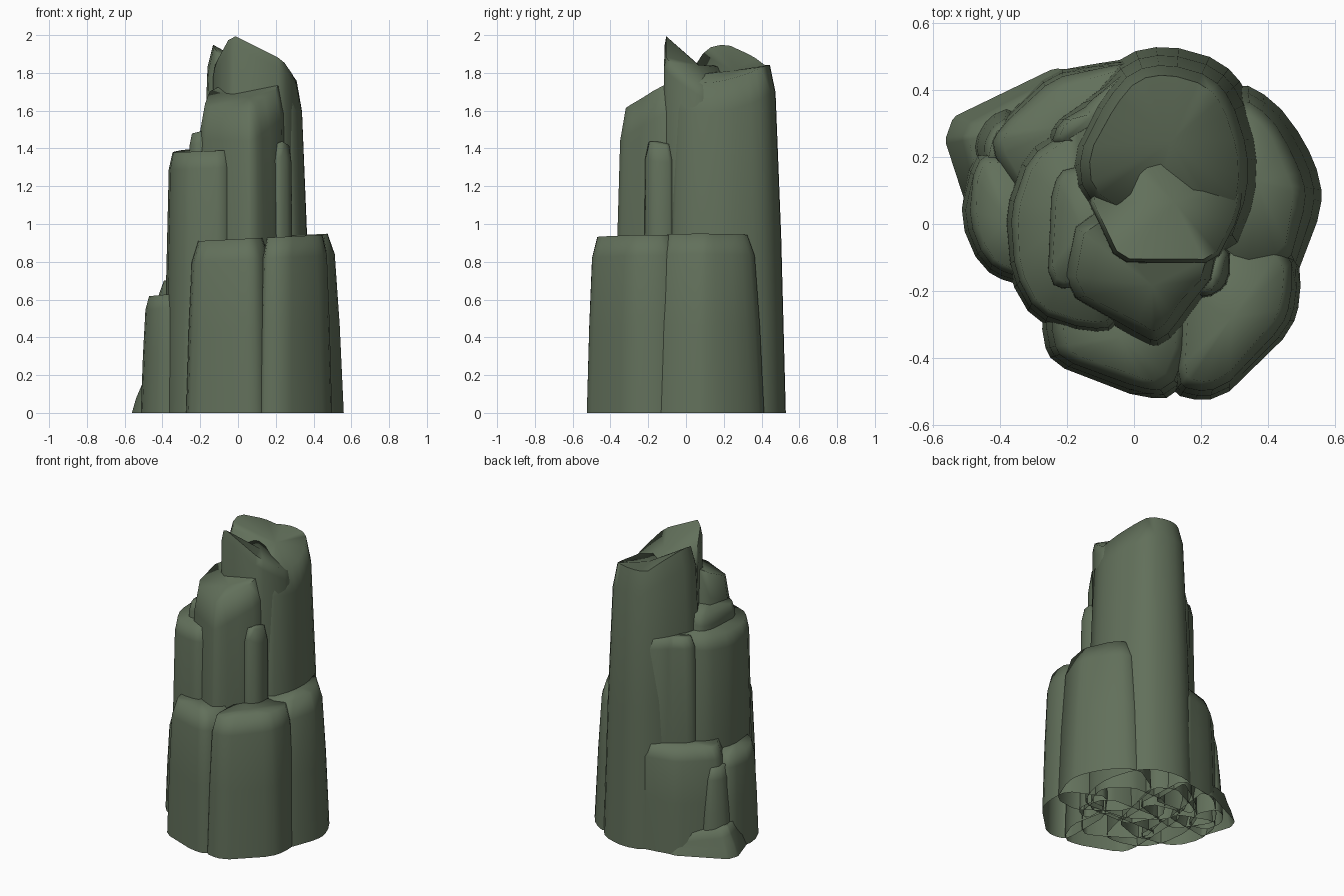
import bpy, bmesh
from mathutils import Vector

if "Cube" in bpy.data.objects:
    bpy.data.objects.remove(bpy.data.objects["Cube"])

stone = bpy.data.materials.new("mossy_grey_stone")
stone.diffuse_color = (0.122, 0.162, 0.104, 1)
stone.use_nodes = True
stone.node_tree.nodes["Principled BSDF"].inputs["Base Color"].default_value = stone.diffuse_color


def chamfer(pts, cut):
    """Cut every corner of the footprint so vertical edges look worn."""
    out = []
    n = len(pts)
    for i in range(n):
        p, a, b = (Vector(pts[i]), Vector(pts[i - 1]), Vector(pts[(i + 1) % n]))
        for q in (a, b):
            d = q - p
            out.append(p + d.normalized() * min(cut, d.length * 0.3))
    return out


def column(name, pts, top, taper=0.04, lip=0.035, drop=0.1, cut=0.035):
    """Hollow-bottomed rock column: footprint, leaning walls, worn rim, sloped top."""
    base = chamfer(pts, cut)
    c = sum(base, Vector((0, 0))) / len(base)
    bm = bmesh.new()

    def ring(inset, zf):
        vs = []
        for p in base:
            q = p + (c - p).normalized() * inset
            vs.append(bm.verts.new((q.x, q.y, zf(q.x, q.y))))
        return vs

    rings = [ring(0, lambda x, y: 0.0),
             ring(taper * 0.45, lambda x, y: (top(x, y) - drop) * 0.55),
             ring(taper, lambda x, y: top(x, y) - drop),
             ring(taper + lip, top)]
    n = len(base)
    for lo, hi in zip(rings, rings[1:]):
        for i in range(n):
            j = (i + 1) % n
            bm.faces.new((lo[i], lo[j], hi[j], hi[i]))
    mid = bm.verts.new((c.x, c.y, top(c.x, c.y)))
    for i in range(n):
        bm.faces.new((rings[-1][i], rings[-1][(i + 1) % n], mid))
    bmesh.ops.recalc_face_normals(bm, faces=bm.faces)
    bm.normal_update()
    if mid.normal.z < 0:
        bmesh.ops.reverse_faces(bm, faces=bm.faces)
    me = bpy.data.meshes.new(name)
    bm.to_mesh(me)
    bm.free()
    me.materials.append(stone)
    ob = bpy.data.objects.new(name, me)
    bpy.context.collection.objects.link(ob)
    bpy.context.view_layer.objects.active = ob
    ob.select_set(True)
    bpy.ops.object.shade_smooth_by_angle(angle=1.4)
    ob.select_set(False)


# Tall spires
column("back_spire",
       [(-.13, .40), (-.03, .51), (.10, .535), (.26, .49), (.34, .40), (.395, .22),
        (.385, .06), (.31, -.11), (0, -.08), (-.20, .06), (-.22, .20)],
       lambda x, y: 1.79 + .15 * max(y - .1, 0) + 1.1 * max(-x, 0) - .5 * max(x - .22, 0),
       taper=.055, lip=.03, drop=.15)
column("peak_spire",
       [(-.16, .09), (-.06, -.125), (.25, -.13), (.33, .02), (.34, .12), (.2, .24), (-.05, .24)],
       lambda x, y: 2.0 - .5 * max(x + .03, 0) - .8 * max(-.03 - x, 0) - .5 * (y + .10),
       taper=.015, lip=.012, drop=.06, cut=.03)

# Middle tier
column("front_pillar",
       [(-.25, -.20), (-.19, .06), (.24, .04), (.29, -.12), (.17, -.30), (.09, -.385), (.03, -.38)],
       lambda x, y: 1.69 + .2 * x + .45 * (y + .12), taper=.035, lip=.03, drop=.16, cut=.05)
column("front_sliver",
       [(.18, -.23), (.25, -.22), (.295, -.17), (.29, -.06), (.17, -.06)],
       lambda x, y: 1.44 - .6 * abs(x - .23), taper=.012, lip=.02, drop=.08, cut=.02)
column("inner_left_pillar",
       [(-.27, -.19), (-.26, .13), (-.20, .20), (0, .15), (0, -.15), (-.20, -.22)],
       lambda x, y: 1.54 + .25 * x, taper=.02, lip=.02, drop=.06)
column("left_pillar",
       [(-.395, .04), (-.33, .22), (-.24, .28), (-.14, .33), (0, .40), (.12, .30),
        (.02, -.10), (-.04, -.33), (-.14, -.34), (-.30, -.29), (-.375, -.16)],
       lambda x, y: 1.39 + .04 * (x + .06) + .06 * max(y, 0), taper=.025, lip=.02, drop=.09)
column("back_left_sliver",
       [(-.27, .22), (-.25, .30), (-.14, .385), (0, .48), (0, .2)],
       lambda x, y: 1.40, taper=.025, lip=.025, drop=.07, cut=.02)

# Low front and right blocks
column("low_front_block",
       [(-.275, -.35), (-.24, -.42), (.02, -.52), (.13, -.52), (.2, -.35), (.15, -.1), (-.27, -.1)],
       lambda x, y: .92 + .05 * x, taper=.03, lip=.035, drop=.11)
column("low_front_right_block",
       [(.11, -.49), (.15, -.525), (.26, -.525), (.47, -.32), (.50, -.22), (.49, -.06),
        (.25, .05), (.11, -.15)],
       lambda x, y: .92 + .05 * x, taper=.03, lip=.03, drop=.11)
column("low_right_block",
       [(.48, -.17), (.56, .04), (.56, .13), (.51, .25), (.42, .37), (.31, .43), (.1, .3),
        (.05, 0), (.3, -.2)],
       lambda x, y: .94 + .05 * (x - .3), taper=.05, lip=.04, drop=.11)

# Low left blocks
column("low_back_left_block",
       [(-.45, .22), (-.42, .29), (-.25, .455), (-.08, .485), (.03, .50), (.05, .1), (-.3, 0)],
       lambda x, y: .70, taper=.02, lip=.03, drop=.08)
column("low_left_block",
       [(-.52, .01), (-.49, .20), (-.43, .24), (-.2, .15), (-.2, -.2), (-.37, -.18), (-.46, -.13)],
       lambda x, y: .62 + .1 * (x + .45), taper=.025, lip=.02, drop=.07)
column("left_step",
       [(-.47, .13), (-.49, .25), (-.44, .33), (-.36, .36), (-.3, .25), (-.35, .1)],
       lambda x, y: .57, taper=.04, lip=.02, drop=.08, cut=.02)
column("back_left_foot",
       [(-.565, .25), (-.54, .32), (-.24, .465), (-.16, .46), (-.2, .1), (-.50, .05)],
       lambda x, y: .19 - .4 * max(y - .27, 0), taper=.05, lip=.02, drop=.05, cut=.01)
